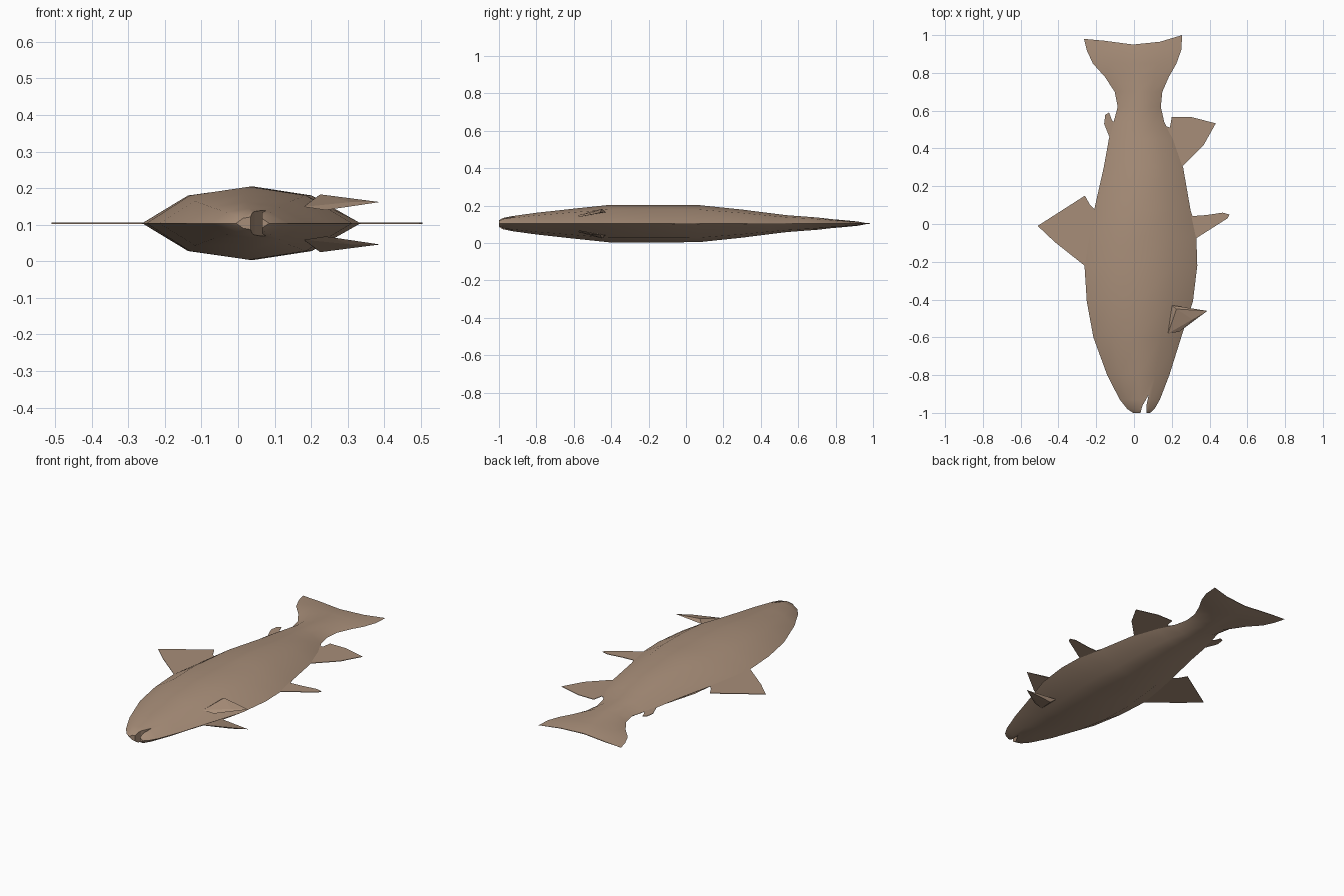
import bpy, bmesh, math

if "Cube" in bpy.data.objects:
    bpy.data.objects.remove(bpy.data.objects["Cube"])

MID = 0.104  # height of the fish's flat symmetry plane
skin = bpy.data.materials.new("brown_skin")
skin.diffuse_color = (0.39, 0.27, 0.19, 1)
skin.use_nodes = True
skin.node_tree.nodes["Principled BSDF"].inputs["Base Color"].default_value = skin.diffuse_color


def finish(name, bm, smooth=False):
    bmesh.ops.recalc_face_normals(bm, faces=bm.faces)
    me = bpy.data.meshes.new(name)
    bm.to_mesh(me)
    bm.free()
    me.materials.append(skin)
    ob = bpy.data.objects.new(name, me)
    bpy.context.collection.objects.link(ob)
    bpy.context.view_layer.objects.active = ob
    ob.select_set(True)
    if smooth:
        bpy.ops.object.shade_smooth_by_angle(angle=math.radians(32))
    ob.select_set(False)
    return ob


def plate(name, outline, z0, z1):
    bm = bmesh.new()
    base = bm.faces.new([bm.verts.new((x, y, z0)) for x, y in outline])
    top = bmesh.ops.extrude_face_region(bm, geom=[base])["geom"]
    for v in top:
        if isinstance(v, bmesh.types.BMVert):
            v.co.z = z1
    bmesh.ops.triangulate(bm, faces=[f for f in bm.faces if len(f.verts) > 4])
    return finish(name, bm)


# Body and tail: (y, back edge x, belly edge x, half thickness)
stations = [
    (-1.0, -0.005, 0.085, 0.018), (-0.98, -0.035, 0.108, 0.030),
    (-0.93, -0.075, 0.137, 0.040), (-0.80, -0.142, 0.187, 0.058),
    (-0.60, -0.215, 0.250, 0.080), (-0.41, -0.250, 0.312, 0.100),
    (-0.22, -0.262, 0.335, 0.100), (-0.07, -0.240, 0.330, 0.100),
    (0.07, -0.212, 0.300, 0.099), (0.30, -0.160, 0.260, 0.075),
    (0.45, -0.133, 0.208, 0.056), (0.54, -0.108, 0.160, 0.045),
    (0.62, -0.086, 0.142, 0.039), (0.70, -0.102, 0.150, 0.033),
    (0.78, -0.155, 0.185, 0.024), (0.85, -0.218, 0.225, 0.018),
    (0.92, -0.250, 0.250, 0.011), (0.98, -0.265, 0.255, 0.002),
]
# Cross-section: (position across, height fraction, tail edge offset)
section = [(-1, 0, 0), (-0.58, 0.76, -0.01), (0, 1, -0.03),
           (0.55, 0.76, -0.015), (1, 0, 0.02)]
ring_pts = section + [(u, -h, d) for u, h, d in section[-2:0:-1]]
bm = bmesh.new()
rings = []
for i, (y, a, b, t) in enumerate(stations):
    c, w = (a + b) / 2, (b - a) / 2
    k = 1 if i == len(stations) - 1 else 0
    rings.append([bm.verts.new((c + u * w, y + d * k, MID + h * t))
                  for u, h, d in ring_pts])
n = len(ring_pts)
for r, s in zip(rings, rings[1:]):
    for j in range(n):
        bm.faces.new((r[j], r[(j + 1) % n], s[(j + 1) % n], s[j]))
bm.faces.new(rings[0])
for j in range(1, 4):  # thin trailing edge of the tail
    e = rings[-1]
    bm.faces.new((e[j], e[j + 1], e[n - j - 1], e[n - j]) if j < 3
                 else (e[3], e[4], e[5]))
bm.faces.new((rings[-1][0], rings[-1][1], rings[-1][7]))
body = finish("body", bm, True)

# Mouth slit
cutter = plate("mouth_cutter", [(0.026, -1.03), (0.066, -1.03), (0.066, -0.96),
                                (0.078, -0.905), (0.045, -0.96)], 0.0, 0.22)
cutter.hide_render = True
cutter.hide_viewport = True
mod = body.modifiers.new("mouth", "BOOLEAN")
mod.operation = "DIFFERENCE"
mod.object = cutter

# Flat fins along back and belly
fins = {
    "dorsal_fin": [(-0.22, -0.23), (-0.262, -0.22), (-0.42, -0.095), (-0.51, -0.01),
                   (-0.26, 0.15), (-0.232, 0.10), (-0.21, 0.078), (-0.16, 0.07)],
    "adipose_fin": [(-0.10, 0.45), (-0.13, 0.46), (-0.158, 0.53), (-0.152, 0.578),
                    (-0.132, 0.59), (-0.117, 0.55), (-0.10, 0.535), (-0.07, 0.53)],
    "anal_fin": [(0.20, 0.28), (0.26, 0.31), (0.37, 0.42), (0.433, 0.533),
                 (0.30, 0.567), (0.20, 0.567), (0.19, 0.51), (0.14, 0.53)],
    "pelvic_fin": [(0.28, -0.09), (0.33, -0.075), (0.495, 0.03), (0.505, 0.05),
                   (0.47, 0.06), (0.38, 0.047), (0.31, 0.042), (0.292, 0.09),
                   (0.25, 0.08)],
}
for name, outline in fins.items():
    plate(name, outline, MID - 0.0015, MID + 0.0015)

# Pectoral fins, one on each flank
pectoral = [(0.18, -0.58, 0.045), (0.24, -0.57, 0.036), (0.20, -0.43, 0.061),
            (0.225, -0.45, 0.079), (0.31, -0.505, 0.058), (0.388, -0.46, 0.058)]
for side, name in ((1, "upper_pectoral_fin"), (-1, "lower_pectoral_fin")):
    bm = bmesh.new()
    for x, y, z in pectoral:
        bm.verts.new((x, y, MID + side * z))
    bmesh.ops.convex_hull(bm, input=bm.verts)
    finish(name, bm)
